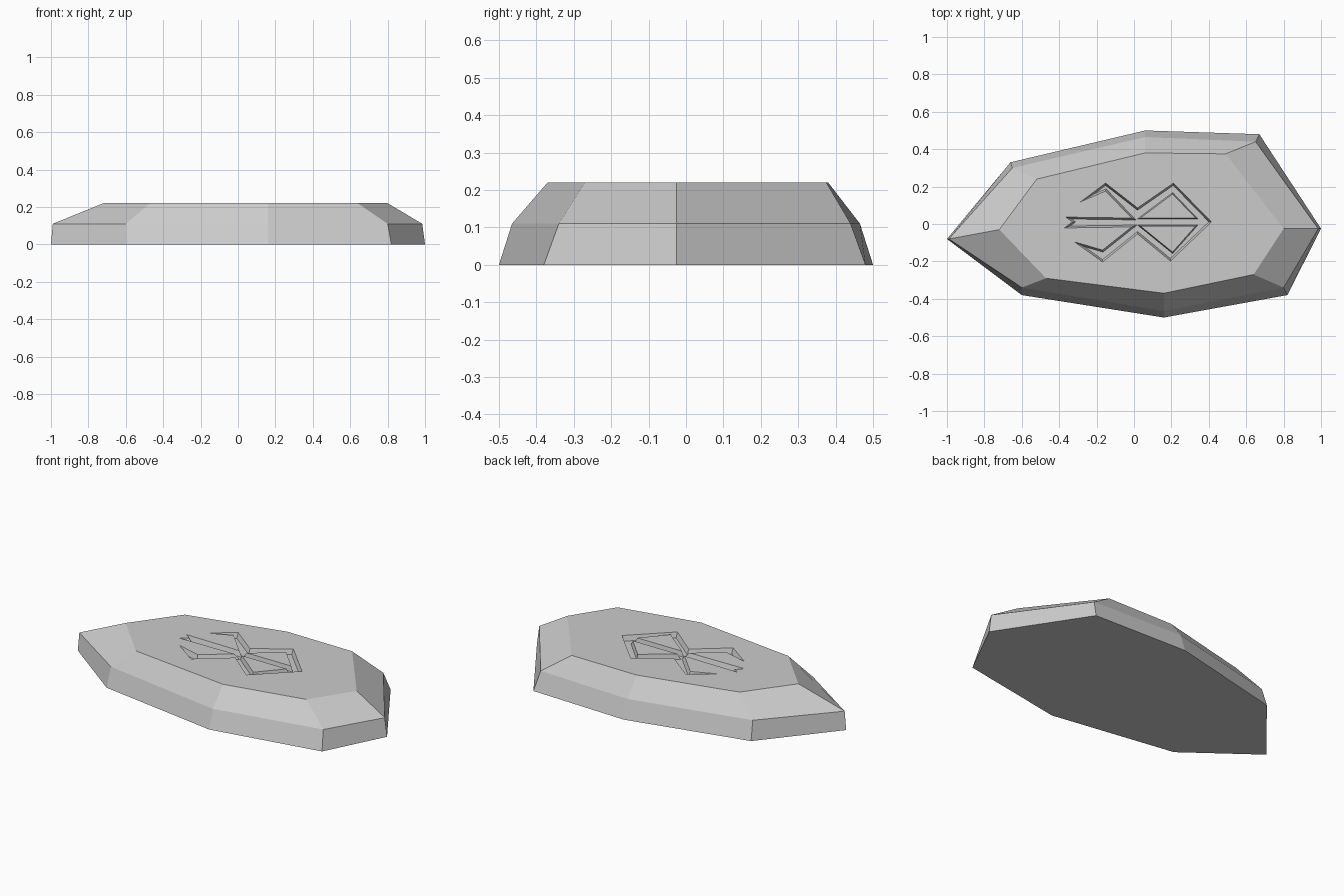
import bpy
import bmesh
from mathutils import Vector

cube = bpy.data.objects.get("Cube")
if cube:
    bpy.data.objects.remove(cube, do_unlink=True)

TOP = 0.22
FLOOR = 0.19

stone_grey = bpy.data.materials.new("stone_grey")
stone_grey.use_nodes = True
stone_grey.diffuse_color = (0.6, 0.6, 0.6, 1)
stone_grey.node_tree.nodes["Principled BSDF"].inputs["Base Color"].default_value = (0.6, 0.6, 0.6, 1)


def offset(points, amount):
    """Move every edge of a polygon outwards by amount, with mitred corners."""
    pts = [Vector(p) for p in points]
    n = len(pts)
    area = sum(pts[i - 1].cross(pts[i]) for i in range(n))
    side = 1 if area > 0 else -1
    result = []
    for i in range(n):
        a = (pts[i] - pts[i - 1]).normalized()
        b = (pts[(i + 1) % n] - pts[i]).normalized()
        na = Vector((a.y, -a.x)) * side
        nb = Vector((b.y, -b.x)) * side
        result.append(pts[i] + (na + nb) * amount / (1 + na.dot(nb)))
    return result


def loft(name, layers):
    """Closed solid through stacked outlines, given as (outline, height)."""
    bm = bmesh.new()
    rings = [[bm.verts.new((p[0], p[1], z)) for p in outline] for outline, z in layers]
    bm.faces.new(rings[0])
    bm.faces.new(rings[-1])
    for low, high in zip(rings, rings[1:]):
        for i in range(len(low)):
            bm.faces.new((low[i - 1], low[i], high[i], high[i - 1]))
    bmesh.ops.recalc_face_normals(bm, faces=bm.faces)
    mesh = bpy.data.meshes.new(name)
    bm.to_mesh(mesh)
    bm.free()
    mesh.materials.append(stone_grey)
    obj = bpy.data.objects.new(name, mesh)
    bpy.context.collection.objects.link(obj)
    return obj


# Faceted stone: base, shoulder and flat top
base = [(-1, -.08), (-.6, -.38), (.16, -.5), (.82, -.38),
        (1, -.025), (.67, .48), (.06, .5), (-.66, .33)]
shoulder = [(-.99, -.08), (-.6, -.34), (.16, -.465), (.8, -.34),
            (.985, -.025), (.65, .44), (.06, .465), (-.65, .3)]
crown = [(-.72, -.03), (-.47, -.29), (.16, -.37), (.64, -.27),
         (.8, -.025), (.49, .375), (.06, .38), (-.52, .24)]
stone = loft("stone", [(base, 0), (shoulder, .11), (crown, TOP)])

# Carved ornament: crossing strokes with a notched middle bar
carving = [(-.286, .118), (-.152, .219), (.019, .086), (.211, .219),
           (.414, .011), (.195, -.198), (.019, -.053), (-.168, -.203),
           (-.318, -.096), (-.168, -.139), (-.013, -.016), (-.372, -.021),
           (-.329, .011), (-.366, .037), (-.013, .032), (-.152, .176)]
cutter = loft("carving_cutter", [(offset(carving, -.01), FLOOR), (offset(carving, .001), TOP + .003)])

carve = stone.modifiers.new("carve", "BOOLEAN")
carve.operation = "DIFFERENCE"
carve.solver = "EXACT"
carve.object = cutter
bpy.context.view_layer.objects.active = stone
bpy.ops.object.modifier_apply(modifier=carve.name)
cutter.hide_render = True
cutter.hide_viewport = True

# Triangular islands left standing inside the carving
for name, edge, tip in (("back_island", .032, .16), ("front_island", -.011, -.15)):
    island = [(.035, edge), (.206, tip), (.329, edge)]
    loft(name, [(offset(island, .007), FLOOR - .005), (island, TOP)])
